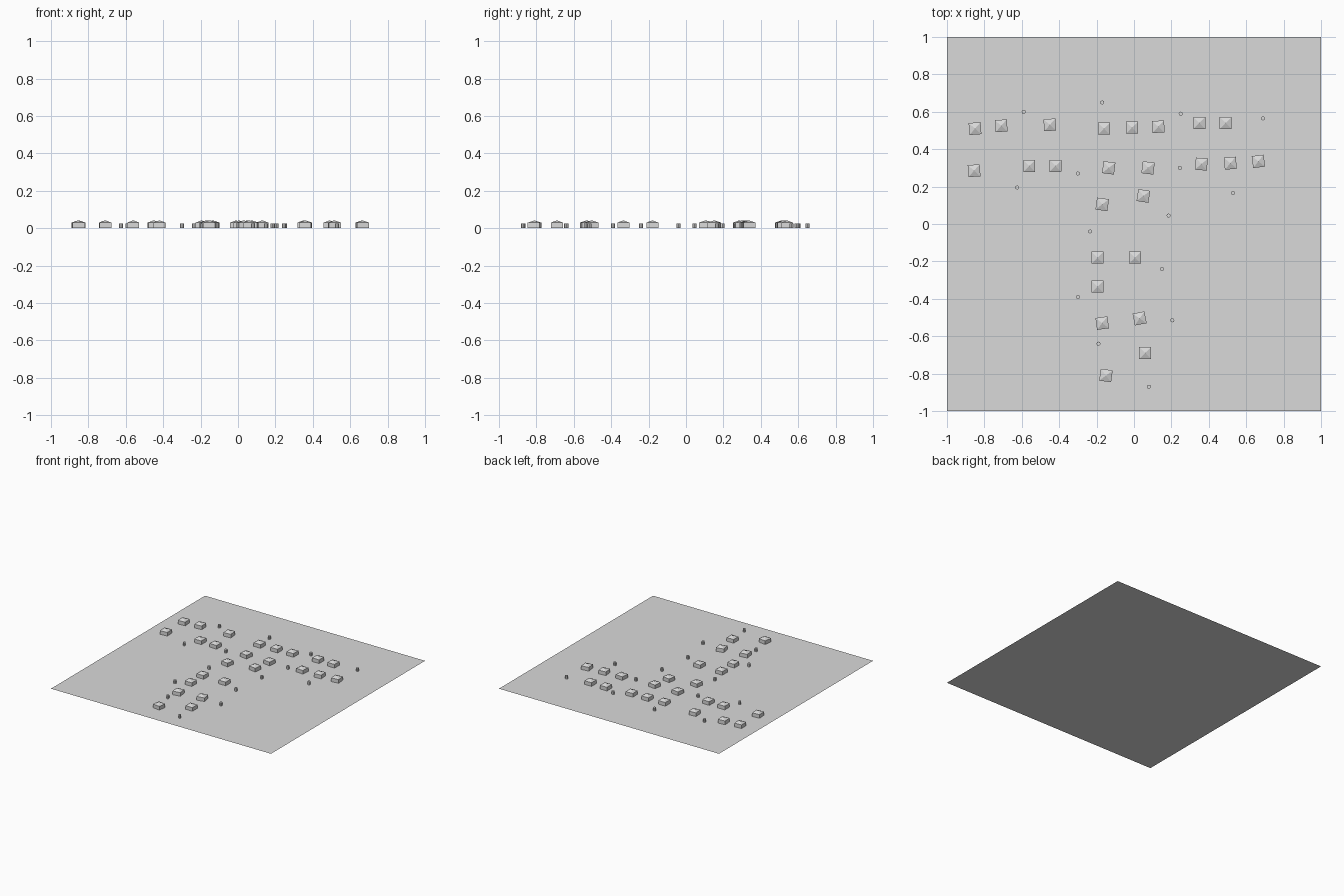
import bpy, bmesh
from math import radians
from mathutils import Matrix, Vector

cube = bpy.data.objects.get("Cube")
if cube:
    bpy.data.objects.remove(cube, do_unlink=True)

# One plain grey for the whole model
grey = bpy.data.materials.new("plain grey")
grey.use_nodes = True
colour = (0.7, 0.7, 0.7, 1)
grey.diffuse_color = colour
grey.node_tree.nodes["Principled BSDF"].inputs["Base Color"].default_value = colour


def add_object(name, bm, location=(0, 0, 0), turn=0):
    mesh = bpy.data.meshes.new(name)
    bmesh.ops.recalc_face_normals(bm, faces=bm.faces)
    bm.to_mesh(mesh)
    bm.free()
    mesh.materials.append(grey)
    return place(name, mesh, location, turn)


def place(name, mesh, location, turn=0):
    obj = bpy.data.objects.new(name, mesh)
    obj.location = location
    obj.rotation_euler.z = radians(turn)
    bpy.context.collection.objects.link(obj)
    return obj


# Flat square of ground
bm = bmesh.new()
bmesh.ops.create_grid(bm, x_segments=1, y_segments=1, size=1)
add_object("ground", bm)


# House: square walls whose top is poked up into a low hipped roof
def house_mesh(width=0.064, wall=0.03, roof=0.012):
    bm = bmesh.new()
    bmesh.ops.create_cube(bm, size=1, matrix=Matrix.Translation((0, 0, wall / 2))
                          @ Matrix.Diagonal((width, width, wall, 1)))
    top = max(bm.faces, key=lambda f: f.calc_center_median().z)
    apex = bmesh.ops.poke(bm, faces=[top])["verts"][0]
    apex.co += Vector((0, 0, roof))
    return bm


# Houses along each street: x, y, turn in degrees
streets = {
    "back_row": [(-.85, .51, 4), (-.71, .525, 4), (-.45, .53, 4), (-.16, .51, 0),
                 (-.01, .515, 0), (.13, .52, 2), (.35, .54, 0), (.49, .54, 0)],
    "front_row": [(-.855, .285, 4), (-.56, .31, 0), (-.42, .31, -2), (-.135, .3, -7),
                  (.075, .3, -7), (.36, .32, -5), (.515, .325, 5), (.665, .335, 7)],
    "left_lane": [(-.17, .105, -8), (-.195, -.18, 0), (-.195, -.335, 0),
                  (-.17, -.53, 8), (-.15, -.81, -8)],
    "right_lane": [(.05, .15, -9), (.005, -.18, 0), (.03, -.505, 11), (.06, -.69, 0)],
}
first_house = None
for street, spots in streets.items():
    for x, y, turn in spots:
        name = f"{street}_house"
        if first_house is None:
            first_house = add_object(name, house_mesh(), (x, y, 0), turn)
        else:
            place(name, first_house.data, (x, y, 0), turn)

# Small round posts scattered beside the streets
post_height = 0.026
posts = [(-.59, .6), (-.17, .65), (.25, .59), (.69, .565), (-.625, .195),
         (-.3, .27), (.245, .3), (.53, .165), (.185, .045), (-.235, -.04),
         (.15, -.24), (-.3, -.39), (.205, -.515), (-.19, -.64), (.08, -.87)]
bm = bmesh.new()
bmesh.ops.create_cone(bm, cap_ends=True, segments=8, radius1=0.011, radius2=0.011,
                      depth=post_height,
                      matrix=Matrix.Translation((0, 0, post_height / 2)))
post = add_object("post", bm, (*posts[0], 0))
for x, y in posts[1:]:
    place("post", post.data, (x, y, 0))
